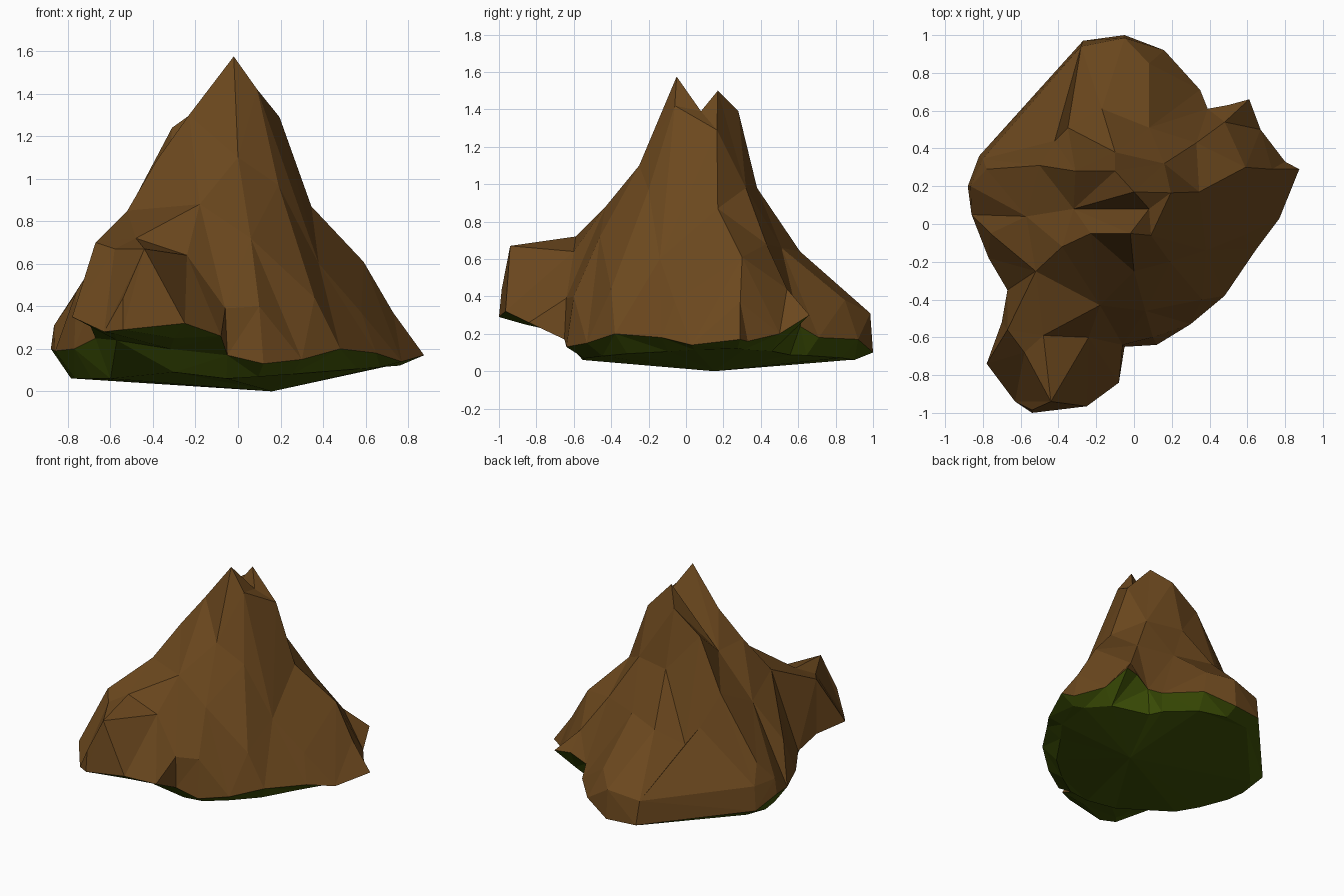
import bpy
from mathutils import Vector
from mathutils.geometry import delaunay_2d_cdt

if "Cube" in bpy.data.objects:
    bpy.data.objects.remove(bpy.data.objects["Cube"])

# widest contour of the rock, where brown slopes meet the mossy underside
RIM = [(-.27, .97, .1), (-.05, 1, .1), (.16, .92, .17), (.35, .71, .18), (.39, .61, .24),
       (.5, .63, .3), (.61, .66, .3), (.67, .5, .2), (.8, .33, .16), (.875, .29, .17),
       (.77, .03, .14), (.65, -.13, .18), (.48, -.38, .2), (.3, -.53, .15), (.12, -.64, .13),
       (-.05, -.65, .17), (-.08, -.84, .26), (-.25, -.965, .32), (-.54, -1, .29),
       (-.63, -.94, .28), (-.78, -.74, .35), (-.7, -.52, .32), (-.67, -.35, .25),
       (-.77, -.18, .2), (-.86, .05, .19), (-.88, .2, .2), (-.82, .36, .12)]

# corners where several crest lines meet
PEAK = (-.02, -.05, 1.575)
REAR = (0, .17, 1.5)
BROW = (0, -.25, 1.1)
KNOB = (-.67, -.56, .7)
LEDGE = (-.44, -.94, .67)
NECK = (-.24, -.6, .64)

# crest and gully lines on the slopes
CRESTS = [
    # front peak running left and down to the boulder
    [PEAK, (-.23, -.05, 1.3), (-.38, -.12, 1.09), (-.52, -.25, .85), KNOB],
    # gully between the two peaks
    [(.08, .08, 1.39), (-.32, .08, 1.06), (-.57, .04, .74), (-.76, -.05, .47)],
    # rear peak running left, then right
    [REAR, (-.1, .28, 1.39), (-.31, .28, 1.24), (-.5, .31, .88), (-.78, .29, .44)],
    [REAR, (.195, .165, 1.29), (.345, .17, .87), (.59, .3, .61), (.73, .29, .37)],
    # front right rib
    [PEAK, (.09, -.06, 1.42), (.19, -.2, .97), (.38, -.14, .6), (.58, -.06, .37)],
    # front face
    [PEAK, BROW, (-.18, -.43, .88), NECK, (-.06, -.64, .39)],
    [BROW, (.06, -.46, .72), (.1, -.6, .4)],
    # boulder top and front
    [KNOB, (-.58, -.68, .67), LEDGE, NECK],
    [KNOB, (-.48, -.59, .72), NECK],
    [(-.54, -.985, .44), LEDGE],
    # rear dome and right rear shoulder
    [(-.42, .44, .66), (-.35, .51, .54), (-.17, .61, .64), (.08, .51, .66)],
    [(-.1, .38, .98), (.16, .32, .98), (.33, .43, .68), (.48, .54, .44)],
    # steep lower edge round the back
    [(-.865, .2, .31), (-.8, .345, .29), (-.28, .94, .27), (-.05, .985, .31), (.08, .85, .38)],
    [(.36, -.4, .44)],
]

# underside: the low parts of the rim drawn inwards, plus the boulder's lower lip
belly = [[(x * .88 - .01, y * .88 + .02, .06 + .07 * max(0, x))]
         for x, y, z in RIM if z <= .25]
belly += [[(.16, .15, 0)], [(-.3, -.55, .09)], [(-.57, -.6, .24), (-.32, -.64, .2)],
          [(-.58, -.88, .27), (-.3, -.86, .25)]]


def material(name, rgb):
    m = bpy.data.materials.new(name)
    m.diffuse_color = (*rgb, 1)
    m.use_nodes = True
    m.node_tree.nodes["Principled BSDF"].inputs["Base Color"].default_value = m.diffuse_color
    return m


def faceted_shell(name, lines, mat, downward=False):
    """Triangulate the rim together with feature lines, keeping lines as edges."""
    pts = list(RIM)
    n = len(RIM)
    edges = [(i, (i + 1) % n) for i in range(n)]
    for line in lines:
        for p in line:
            if p not in pts:
                pts.append(p)
        ids = [pts.index(p) for p in line]
        edges += list(zip(ids, ids[1:]))
    flat, _, tris, source, _, _ = delaunay_2d_cdt(
        [Vector(p[:2]) for p in pts], edges, [], 1, 1e-5)
    verts = []
    for v, src in zip(flat, source):
        if src:
            z = pts[src[0]][2]
        else:
            z = min(pts, key=lambda p: (Vector(p[:2]) - v).length)[2]
        verts.append((v.x, v.y, z))
    faces = []
    for t in tris:
        a, b, c = (flat[i] for i in t)
        up = (b - a).cross(c - a) > 0
        faces.append(tuple(t) if up != downward else tuple(reversed(t)))
    mesh = bpy.data.meshes.new(name)
    mesh.from_pydata(verts, [], faces)
    mesh.materials.append(mat)
    obj = bpy.data.objects.new(name, mesh)
    bpy.context.collection.objects.link(obj)
    return obj


brown = material("earth brown", (.15, .065, .013))
green = material("moss green", (.05, .085, .002))
faceted_shell("rock_slopes", CRESTS, brown)
faceted_shell("mossy_underside", belly, green, downward=True)
